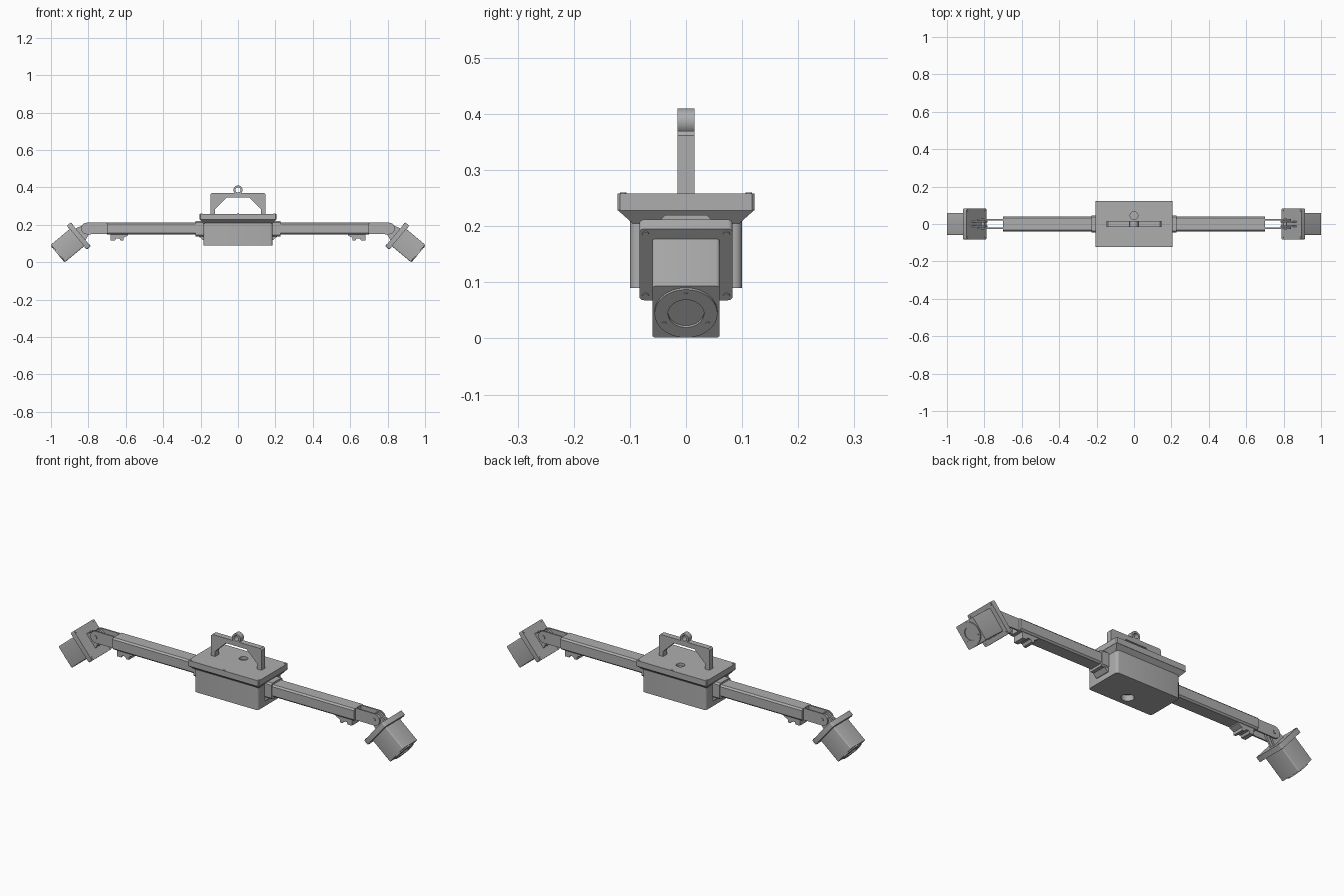
import bpy, bmesh, math
from mathutils import Matrix, Vector

cube = bpy.data.objects.get("Cube")
if cube:
    bpy.data.objects.remove(cube, do_unlink=True)

grey = bpy.data.materials.new("mid_grey")
grey.use_nodes = True
GREY = (0.42, 0.42, 0.42, 1)
grey.diffuse_color = GREY
grey.node_tree.nodes["Principled BSDF"].inputs["Base Color"].default_value = GREY

# Frame of the tilted end unit: local x points out of its face
HEAD = Matrix.Translation((0.851, 0, 0.14)) @ Matrix.Rotation(math.radians(40), 4, 'Y')
AXES = {'X': Vector((1, 0, 0)), 'Y': Vector((0, 1, 0)), 'Z': Vector((0, 0, 1))}


def finish(name, bm, frame=None, mirror=""):
    if frame:
        bm.transform(frame)
    bmesh.ops.recalc_face_normals(bm, faces=bm.faces[:])
    mesh = bpy.data.meshes.new(name)
    bm.to_mesh(mesh)
    bm.free()
    mesh.materials.append(grey)
    ob = bpy.data.objects.new(name, mesh)
    bpy.context.collection.objects.link(ob)
    if mirror:
        mod = ob.modifiers.new("Mirror", 'MIRROR')
        mod.use_axis = ['X' in mirror, 'Y' in mirror, False]
        mod.use_mirror_merge = False
    return ob


def box(name, x, y, z, bevel=0, along='Z', segments=1, **kw):
    """Box from ranges, with the edges along one axis bevelled."""
    bm = bmesh.new()
    bmesh.ops.create_cube(bm, size=1)
    for v in bm.verts:
        v.co = [(a + b) / 2 + c * (b - a) for c, (a, b) in zip(v.co, (x, y, z))]
    if bevel:
        edges = [e for e in bm.edges
                 if abs((e.verts[1].co - e.verts[0].co).normalized().dot(AXES[along])) > 0.9]
        bmesh.ops.bevel(bm, geom=edges, offset=bevel, segments=segments,
                        profile=0.5, affect='EDGES')
    return finish(name, bm, **kw)


def prism(name, profile, y0, y1, **kw):
    """Side profile of (x, z) points swept from y0 to y1."""
    bm = bmesh.new()
    face = bm.faces.new([bm.verts.new((x, y0, z)) for x, z in profile])
    new = bmesh.ops.extrude_face_region(bm, geom=[face])["geom"]
    bmesh.ops.translate(bm, vec=(0, y1 - y0, 0),
                        verts=[g for g in new if isinstance(g, bmesh.types.BMVert)])
    return finish(name, bm, **kw)


def cylinder(name, centre, radius, depth, along, sides=32, **kw):
    bm = bmesh.new()
    turn = AXES['Z'].rotation_difference(AXES[along]).to_matrix().to_4x4()
    bmesh.ops.create_cone(bm, cap_ends=True, segments=sides, radius1=radius, radius2=radius,
                          depth=depth, matrix=Matrix.Translation(centre) @ turn)
    return finish(name, bm, **kw)


def cut(ob, cutter):
    """Subtract the cutter from the part, then discard the cutter."""
    mod = ob.modifiers.new("Cut", 'BOOLEAN')
    mod.object = cutter
    mod.solver = 'EXACT'
    mirrors = [m for m in ob.modifiers if m.type == 'MIRROR']
    for m in mirrors:
        m.show_viewport = False
    bpy.context.view_layer.update()
    graph = bpy.context.evaluated_depsgraph_get()
    mesh = bpy.data.meshes.new_from_object(ob.evaluated_get(graph))
    ob.modifiers.remove(mod)
    ob.data = mesh
    for m in mirrors:
        m.show_viewport = True
    bpy.data.objects.remove(cutter, do_unlink=True)


def arc(cx, cz, r, start, end, n=12):
    return [(cx + r * math.cos(math.radians(start + (end - start) * i / n)),
             cz + r * math.sin(math.radians(start + (end - start) * i / n)))
            for i in range(n + 1)]


# Central housing with a round recess underneath
housing = box("housing", (-0.185, 0.185), (-0.1, 0.1), (0.09, 0.215), 0.014, segments=4)
cut(housing, cylinder("housing_cutter", (0, -0.045, 0.09), 0.03, 0.06, 'Z'))

# Lid: flat slab over a tapered skirt
lid = box("lid", (-0.205, 0.205), (-0.122, 0.122), (0.228, 0.258), 0.004)
cut(lid, cylinder("lid_cutter", (0, 0.045, 0.258), 0.021, 0.03, 'Z'))
bm = bmesh.new()
bmesh.ops.create_cube(bm, size=1)
for v in bm.verts:
    top = v.co.z > 0
    v.co = (math.copysign(0.205 if top else 0.185, v.co.x),
            math.copysign(0.122 if top else 0.095, v.co.y), 0.229 if top else 0.205)
finish("lid_skirt", bm)
for label, x in (("corner", 0.195), ("middle", 0)):
    cylinder("lid_screws_" + label, (x, 0.112, 0.258), 0.006, 0.004, 'Z', 12,
             mirror="XY" if x else "Y")

# Handle with an arched opening and a lifting eye
half = [(0.147, 0.256), (0.147, 0.362), (0.139, 0.37)]
opening = [(0.06, 0.345), (0.122, 0.285), (0.122, 0.256)]
prism("handle", half + [(-x, z) for x, z in reversed(half)]
      + [(-x, z) for x, z in reversed(opening)] + opening, -0.015, 0.015)
eye = cylinder("lifting_eye", (0, 0, 0.386), 0.024, 0.03, 'Y')
cut(eye, cylinder("eye_cutter", (0, 0, 0.386), 0.014, 0.1, 'Y'))

# Arms with sockets at the housing
box("arm_sockets", (0.18, 0.226), (-0.045, 0.045), (0.136, 0.22), 0.008, 'X', mirror="X")
prism("socket_gussets", [(0.18, 0.118), (0.188, 0.118), (0.21, 0.138), (0.18, 0.138)],
      -0.04, 0.04, mirror="X")
box("arms", (0.2, 0.7), (-0.04, 0.04), (0.148, 0.211), 0.008, 'X', mirror="X")

# Notched clips below the arms
prism("arm_clips", [(0.588, 0.15), (0.588, 0.142), (0.612, 0.13), (0.612, 0.115),
                    (0.626, 0.115), (0.636, 0.127), (0.652, 0.127), (0.658, 0.116),
                    (0.682, 0.116), (0.682, 0.15)], -0.03, 0.03, mirror="X")

# Hinge plates on the arm ends, and pivot pins
prism("hinge_plates", [(0.69, 0.211), (0.69, 0.15)] + arc(0.808, 0.18, 0.031, -90, 90),
      0.018, 0.026, mirror="XY")
cylinder("hinge_pins", (0.808, 0, 0.18), 0.009, 0.06, 'Y', 20, mirror="X")

# End units: lugs, flange, box and lens ring
both = dict(frame=HEAD, mirror="X")
prism("head_lugs", [(0, -0.045), (0, 0.045)] + arc(-0.057, 0.003, 0.027, 90, 270),
      0.007, 0.017, frame=HEAD, mirror="XY")
box("head_flanges", (-0.013, 0.013), (-0.083, 0.083), (-0.083, 0.083), 0.008, 'X', 3, **both)
box("head_boxes", (0.01, 0.144), (-0.06, 0.06), (-0.06, 0.06), 0.006, 'X', 3, **both)
ring = cylinder("lens_rings", (0.145, 0, 0), 0.056, 0.008, 'X', 40, **both)
cut(ring, cylinder("ring_cutter", (0.145, 0, 0), 0.032, 0.05, 'X', 40, frame=HEAD))
for i, angle in enumerate((90, 210, 330)):
    y, z = (0.045 * f(math.radians(angle)) for f in (math.cos, math.sin))
    cylinder(f"lens_screws_{i + 1}", (0.149, y, z), 0.004, 0.003, 'X', 12, **both)
for label, z in (("upper", 0.072), ("lower", -0.072)):
    cylinder("flange_screws_" + label, (0, 0.072, z), 0.006, 0.03, 'X', 12,
             frame=HEAD, mirror="XY")

# Smooth the round surfaces and keep hard edges
for ob in bpy.context.collection.objects:
    ob.select_set(ob.type == 'MESH' and ob.data.materials[:] == [grey])
    if ob.select_get():
        bpy.context.view_layer.objects.active = ob
bpy.ops.object.shade_smooth_by_angle(angle=math.radians(32))
